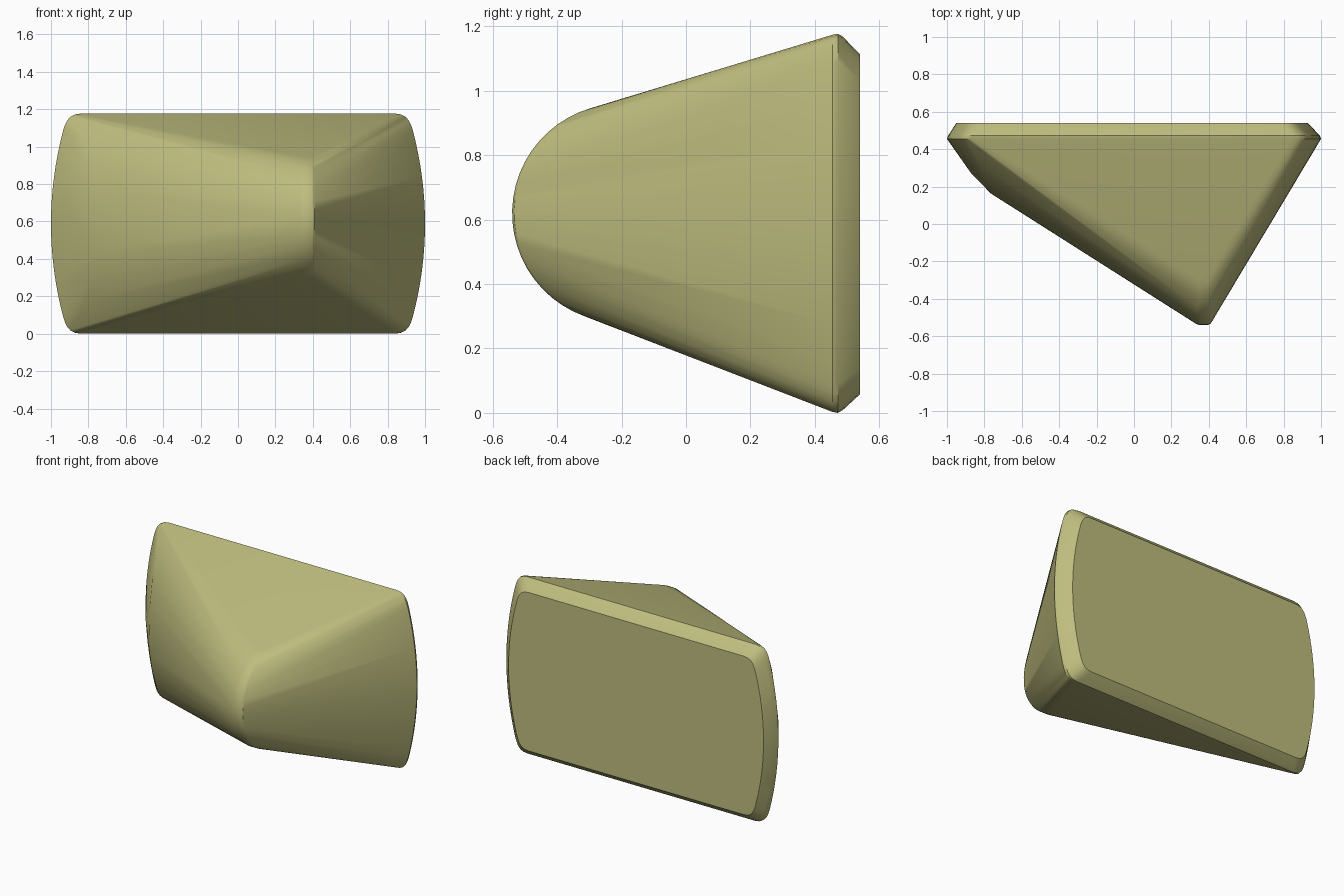
import bpy, bmesh, math

cube = bpy.data.objects.get("Cube")
if cube:
    bpy.data.objects.remove(cube)

ZC, HALF = 0.5885, 0.5885      # middle height and half height

olive = bpy.data.materials.new("pale olive")
olive.use_nodes = True
colour = (0.52, 0.51, 0.21, 1)
olive.diffuse_color = colour
olive.node_tree.nodes["Principled BSDF"].inputs["Base Color"].default_value = colour


def outline(n=16):
    """Rounded rectangle with bowed ends, as (x, z) about the centre."""
    side = [(1 - 0.09 * (z / HALF) ** 2, z)
            for z in (-0.5 + i / n for i in range(n + 1))]
    corner = [(0.925, 0.53), (0.914, 0.553), (0.897, 0.573),
              (0.875, 0.584), (0.845, HALF)]
    side += corner + [(x, -z) for x, z in corner]
    return side + [(-x, z) for x, z in side]


points = []

# Back plate and softened rim: depth, width scale, height scale, x shift
for y, sx, sz, dx in [(0.54, 0.94, 0.897, -0.01), (0.487, 0.98, 0.985, -0.004),
                      (0.472, 0.994, 1.0, 0), (0.455, 1.0, 0.995, 0)]:
    points += [(x * sx + dx, y, ZC - 0.003 * (sz < 0.9) + z * sz)
               for x, z in outline()]

# Rounded nose: an upright arc with a narrow, softened front band
R, CY, CZ, STEPS = 0.34, -0.2, 0.62, 22
for i in range(STEPS + 1):
    a = math.radians(-70 + 144 * i / STEPS)
    for x, r in [(0.335, R - 0.004), (0.35, R), (0.395, R), (0.41, R - 0.007),
                 (0.418, R - 0.02)]:
        points.append((x, CY - r * math.cos(a), CZ + r * math.sin(a)))

# Shoulder where the long flank folds back to the left end
for x, y, dz in [(-0.765, 0.163, 0), (-0.765, 0.165, 0.17),
                 (-0.787, 0.22, 0.3), (-0.82, 0.305, 0.43), (-0.87, 0.27, 0)]:
    points += [(x, y, ZC + 0.01 + dz), (x, y, ZC + 0.01 - dz)]

# Wrap the sections in one closed skin
bm = bmesh.new()
for p in points:
    bm.verts.new(p)
bmesh.ops.remove_doubles(bm, verts=bm.verts, dist=0.001)
bmesh.ops.convex_hull(bm, input=bm.verts)
loose = [v for v in bm.verts if not v.link_faces]
bmesh.ops.delete(bm, geom=loose, context='VERTS')
bmesh.ops.dissolve_limit(bm, angle_limit=math.radians(0.5),
                         verts=bm.verts, edges=bm.edges)
bmesh.ops.recalc_face_normals(bm, faces=bm.faces)

mesh = bpy.data.meshes.new("wedge_body")
bm.to_mesh(mesh)
bm.free()
mesh.materials.append(olive)
body = bpy.data.objects.new("wedge_body", mesh)
bpy.context.collection.objects.link(body)
bpy.ops.object.select_all(action='DESELECT')
body.select_set(True)
bpy.context.view_layer.objects.active = body
bpy.ops.object.shade_smooth_by_angle(angle=math.radians(32))
